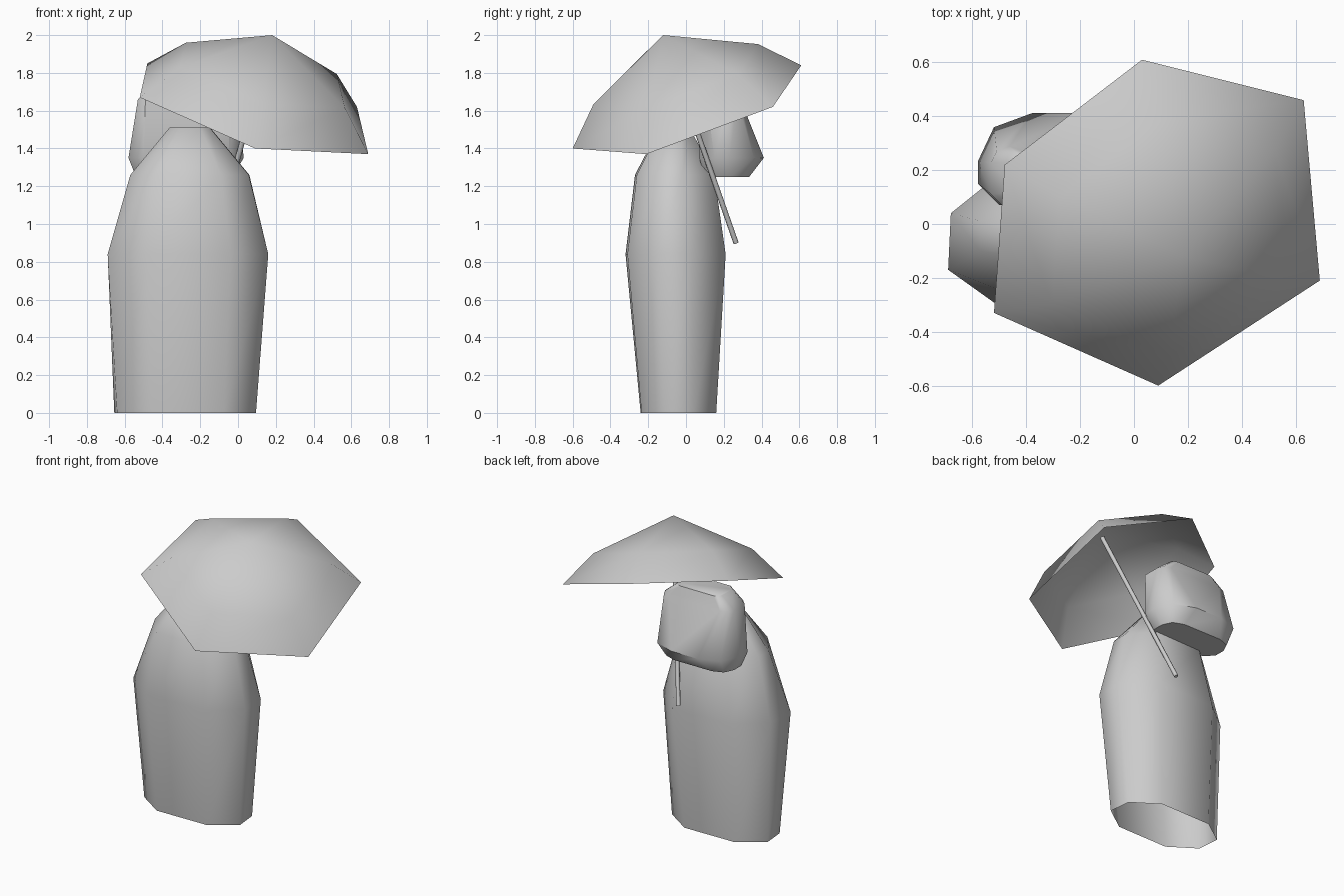
import bpy, bmesh, math
from mathutils import Vector

if "Cube" in bpy.data.objects:
    bpy.data.objects.remove(bpy.data.objects["Cube"])


def finish(name, bm, angle=60):
    bmesh.ops.recalc_face_normals(bm, faces=bm.faces[:])
    me = bpy.data.meshes.new(name)
    bm.to_mesh(me)
    bm.free()
    ob = bpy.data.objects.new(name, me)
    bpy.context.collection.objects.link(ob)
    bpy.ops.object.select_all(action='DESELECT')
    ob.select_set(True)
    bpy.context.view_layer.objects.active = ob
    bpy.ops.object.shade_smooth_by_angle(angle=math.radians(angle))
    return ob


def loft(bm, rings, cap_start, cap_end):
    loops = [[bm.verts.new(p) for p in r] for r in rings]
    for a, b in zip(loops, loops[1:]):
        for i in range(len(a)):
            j = (i + 1) % len(a)
            bm.faces.new((a[i], a[j], b[j], b[i]))
    if cap_start:
        bm.faces.new(loops[0][::-1])
    if cap_end:
        bm.faces.new(loops[-1])
    return loops


# cloaked body: point-symmetric octagon rings, open at the bottom
def body_ring(cx, cy, z, half):
    pts = half + [(-x, -y) for x, y in half]
    return [(cx + x, cy + y, z) for x, y in pts]


hem = [(-.375, .075), (-.36, -.08), (-.18, -.2), (.205, -.195)]
chest = [(-.42, .095), (-.43, -.115), (-.22, -.265), (.22, -.255)]
shoulder = [(-.312, .07), (-.315, -.04), (-.185, -.21), (.165, -.2)]
collar = [(x * .25, y * .3) for x, y in chest]
chest_ring = body_ring(-.26, -.055, .84, chest)
chest_ring[5] = (.155, .03, .84)
bm = bmesh.new()
loft(bm, [body_ring(-.28, -.04, 0, hem), chest_ring,
          body_ring(-.255, -.06, 1.26, shoulder),
          body_ring(-.255, -.06, 1.51, collar)], False, True)
finish("cloak_body", bm)


# hood hanging behind the shoulders: chamfered box from stacked rings
def box_ring(x0, x1, y0, y1, c, d, z):
    # c = front corner chamfer, d = back corner chamfer
    return [(x0 + c, y0, z), (x1 - c, y0, z), (x1, y0 + c, z),
            (x1, y1 - d * 1.2, z), (x1 - d * .4, y1 - d * .35, z), (x1 - d * 1.35, y1, z),
            (x0 + d * 1.35, y1, z), (x0 + d * .4, y1 - d * .35, z),
            (x0, y1 - d * 1.2, z), (x0, y0 + c, z)]


bm = bmesh.new()
loft(bm, [box_ring(-.54, -.03, .10, .335, .06, .08, 1.25),
          box_ring(-.58, .03, .07, .412, .08, .15, 1.35),
          box_ring(-.53, .0, .07, .288, .04, .05, 1.66),
          box_ring(-.44, -.10, .08, .265, .04, .03, 1.74)], True, True)
finish("hood", bm, 45)

# tilted umbrella: centre of the rim and shaft direction
centre = Vector((.075, .012, 1.622))
axis = Vector((.255, -.319, .912)).normalized()
rim_pts = [Vector(v) for v in ((.69, -.21, 1.37), (.63, .46, 1.62), (.03, .61, 1.84),
                               (-.48, .22, 1.85), (-.52, -.33, 1.67), (.09, -.60, 1.40))]

# canopy: hexagonal rim, one middle ring, apex
bm = bmesh.new()
rim, mid = loft(bm, [rim_pts, [centre.lerp(v, .72) + axis * .19 for v in rim_pts]],
                False, False)
apex = bm.verts.new(centre + axis * .414)
for i in range(6):
    bm.faces.new((mid[i], mid[(i + 1) % 6], apex))
finish("umbrella_canopy", bm, 80)

# shaft
length = 1.17
bpy.ops.mesh.primitive_cylinder_add(
    vertices=8, radius=.014, depth=length,
    location=centre + axis * (.378 - length / 2),
    rotation=axis.to_track_quat('Z', 'Y').to_euler())
bpy.context.object.name = "umbrella_shaft"
bpy.ops.object.shade_smooth_by_angle(angle=math.radians(60))
